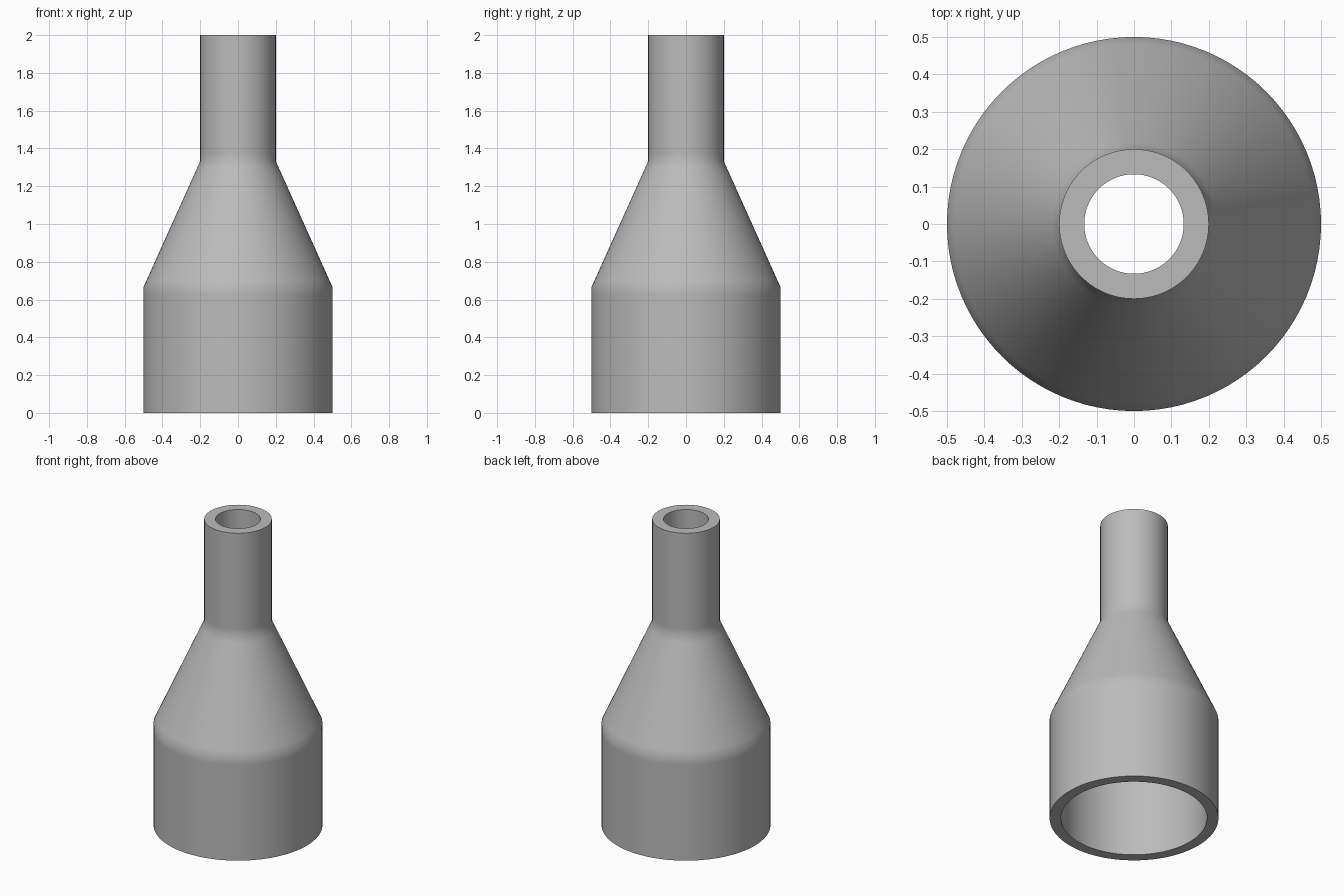
import bpy, bmesh, math
from mathutils import Matrix, Vector

cube = bpy.data.objects.get("Cube")
if cube:
    bpy.data.objects.remove(cube, do_unlink=True)

SEGMENTS = 96
WALL = 0.067
BLEND = 0.06   # share of the cone next to each soft edge

# Grey material
grey = bpy.data.materials.new("grey")
grey.use_nodes = True
colour = (0.5, 0.5, 0.5, 1)
grey.diffuse_color = colour
grey.node_tree.nodes["Principled BSDF"].inputs["Base Color"].default_value = colour


def with_support(points):
    """Add loops beside the inner corners so the soft shading stays narrow."""
    result = [points[0]]
    for a, b in zip(points, points[1:]):
        a, b = Vector(a), Vector(b)
        result += [a.lerp(b, BLEND), a.lerp(b, 1 - BLEND), b]
    return [Vector(p) for p in result]


# Profile: wide socket, cone and narrow neck, outside then inside
outer = with_support([(0.5, 0), (0.5, 0.667), (0.2, 1.333), (0.2, 2)])
inner = [Vector((p.x - WALL, p.y)) for p in reversed(outer)]
profile = outer + inner

# Turn the closed profile around the z axis
bm = bmesh.new()
verts = [bm.verts.new((p.x, 0, p.y)) for p in profile]
edges = [bm.edges.new((v, verts[(i + 1) % len(verts)])) for i, v in enumerate(verts)]
bmesh.ops.spin(bm, geom=verts + edges, cent=(0, 0, 0), axis=(0, 0, 1),
               angle=math.tau, steps=SEGMENTS, use_merge=True)
bmesh.ops.remove_doubles(bm, verts=bm.verts, dist=0.0001)
bmesh.ops.recalc_face_normals(bm, faces=bm.faces)

mesh = bpy.data.meshes.new("reducer_pipe")
bm.to_mesh(mesh)
bm.free()
mesh.materials.append(grey)
pipe = bpy.data.objects.new("reducer_pipe", mesh)
bpy.context.collection.objects.link(pipe)

# Smooth shading with sharp rims
bpy.ops.object.select_all(action="DESELECT")
pipe.select_set(True)
bpy.context.view_layer.objects.active = pipe
bpy.ops.object.shade_smooth_by_angle(angle=math.radians(30))
